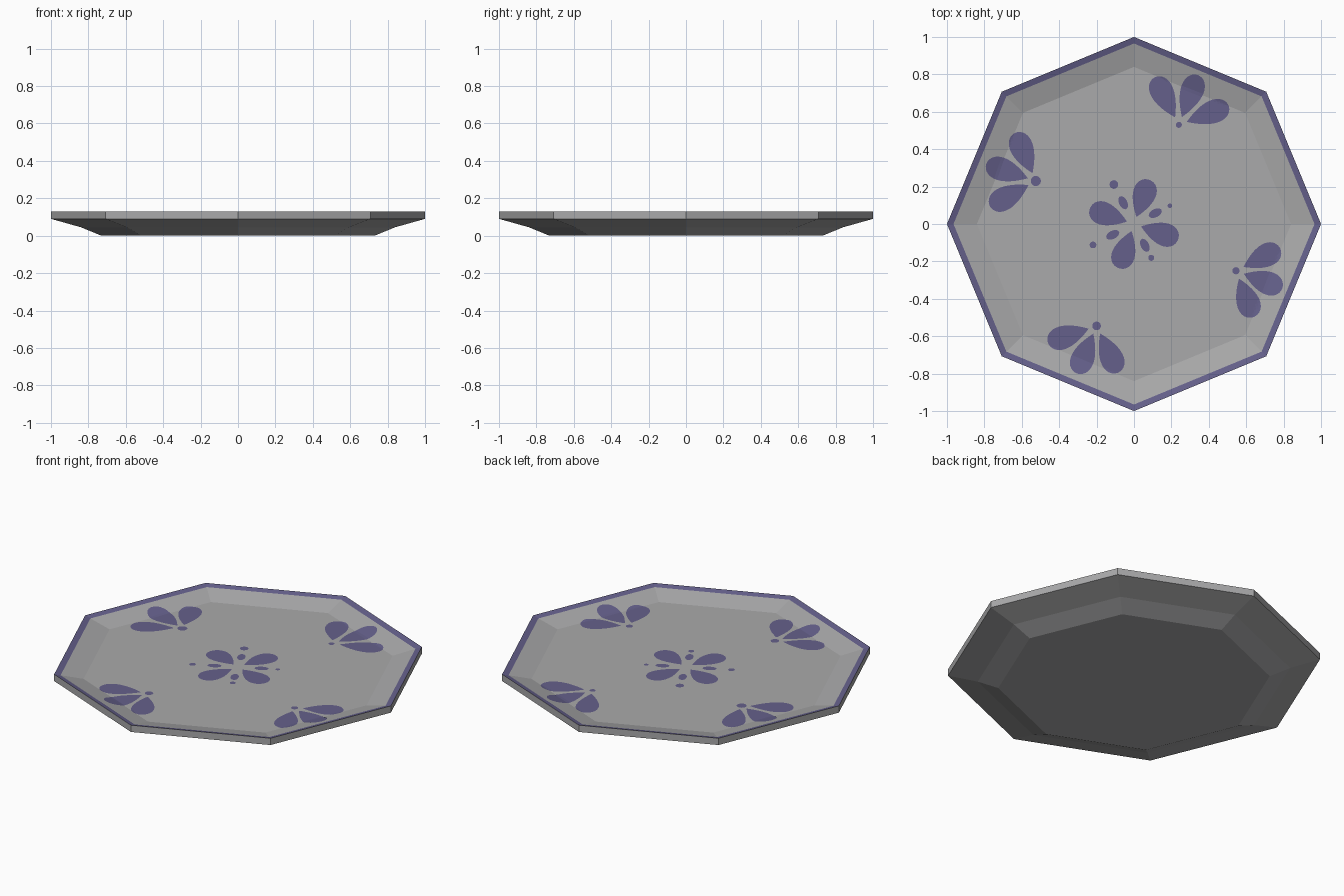
import bpy
import bmesh
from math import sin, cos, pi, radians

cube = bpy.data.objects.get("Cube")
if cube:
    bpy.data.objects.remove(cube, do_unlink=True)


def material(name, colour):
    mat = bpy.data.materials.new(name)
    mat.use_nodes = True
    mat.diffuse_color = (*colour, 1)
    mat.node_tree.nodes["Principled BSDF"].inputs["Base Color"].default_value = (*colour, 1)
    return mat


grey = material("grey ceramic", (0.40, 0.40, 0.405))
violet = material("violet glaze", (0.13, 0.118, 0.26))

SIDES = 8
FLOOR_R, FLOOR_Z, RIM_Z = 0.84, 0.09, 0.13


def surface_z(x, y):
    """Height of the inside of the octagonal plate."""
    half = pi / SIDES
    r = max(x * cos(half * k) + y * sin(half * k) for k in range(1, 2 * SIDES, 2)) / cos(half)
    return FLOOR_Z + max(0, (r - FLOOR_R) / (1 - FLOOR_R)) * (RIM_Z - FLOOR_Z)


def finish(bm, name, mats):
    mesh = bpy.data.meshes.new(name)
    bm.to_mesh(mesh)
    bm.free()
    for mat in mats:
        mesh.materials.append(mat)
    obj = bpy.data.objects.new(name, mesh)
    bpy.context.collection.objects.link(obj)
    return obj


# Plate body: an eight-sided profile, from the base up and over to the floor
band_r = 0.965
profile = [(0.73, 0), (FLOOR_R, 0.045), (1, 0.09), (1, RIM_Z),
           (band_r, surface_z(band_r, 0)), (FLOOR_R, FLOOR_Z)]
bm = bmesh.new()
rings = [[bm.verts.new((r * cos(2 * pi * k / SIDES), r * sin(2 * pi * k / SIDES), z))
          for k in range(SIDES)] for r, z in profile]
for i, (low, high) in enumerate(zip(rings, rings[1:])):
    for k in range(SIDES):
        n = (k + 1) % SIDES
        face = bm.faces.new((low[k], low[n], high[n], high[k]))
        face.material_index = int(i == 3)  # painted rim band
bm.faces.new(rings[0][::-1])
bm.faces.new(rings[-1])
finish(bm, "plate", [grey, violet])


def blob(bm, centre, angle, start, end, half_width, pointed=True):
    """Thin painted spot lying on the plate, along a ray from centre."""
    steps, across = 20, 8
    rows = []
    for i in range(steps + 1):
        a = pi * (0.01 + 0.98 * i / steps)
        along = start + (end - start) * (1 - cos(a)) / 2
        width = half_width * sin(a) * (1.3 * sin(a / 2) if pointed else 1)
        row = []
        for j in range(across + 1):
            side = width * (2 * j / across - 1)
            x = centre[0] + along * cos(angle) - side * sin(angle)
            y = centre[1] + along * sin(angle) + side * cos(angle)
            row.append(bm.verts.new((x, y, surface_z(x, y) + 0.002)))
        rows.append(row)
    for p, q in zip(rows, rows[1:]):
        for j in range(across):
            bm.faces.new((p[j], q[j], q[j + 1], p[j + 1]))


# Centre flower: four petals with an oval and a dot between each pair
bm = bmesh.new()
dots = [(0.215, 0.012), (0.237, 0.023), (0.246, 0.018), (0.203, 0.016)]
for k, (r, size) in enumerate(dots):
    turn = k * pi / 2
    blob(bm, (0, 0), turn + radians(71), 0.04, 0.25, 0.062)
    ray = turn + radians(27)
    blob(bm, (0, 0), ray, 0.09, 0.165, 0.022, False)
    blob(bm, (0, 0), ray, r - size, r + size, size, False)
finish(bm, "centre_flower", [violet])

# Border flowers: three petals fanning outward from a dot
border = [("back", (0.24, 0.53), 69, 0.285, 0.016),
          ("right", (-0.525, 0.23), 161, 0.28, 0.027),
          ("front", (-0.2, -0.545), 247, 0.275, 0.023),
          ("left", (0.545, -0.25), -21, 0.265, 0.019)]
for name, centre, angle, reach, size in border:
    bm = bmesh.new()
    for spread in (-48, 0, 48):
        blob(bm, centre, radians(angle + spread), 0.045, reach, 0.062)
    blob(bm, centre, 0, -size, size, size, False)
    finish(bm, name + "_border_flower", [violet])
